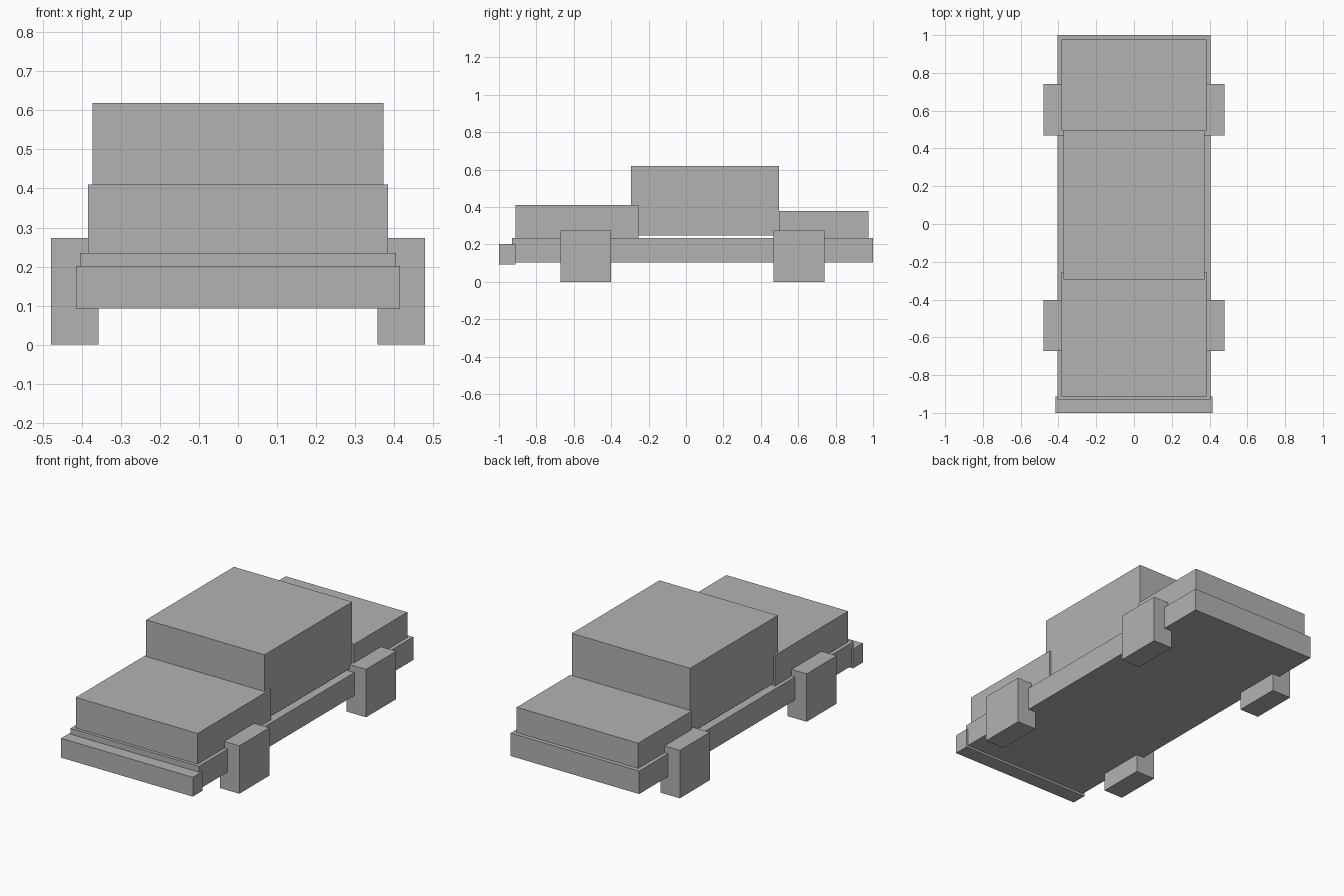
import bpy
from mathutils import Vector

cube = bpy.data.objects.get("Cube")
if cube:
    bpy.data.objects.remove(cube, do_unlink=True)

# One plain grey for the whole car
grey = bpy.data.materials.new("plain_grey")
grey.use_nodes = True
colour = (0.45, 0.45, 0.45, 1)
grey.diffuse_color = colour
grey.node_tree.nodes["Principled BSDF"].inputs["Base Color"].default_value = colour


def box(name, x, y, z):
    """Box spanning the given (min, max) ranges."""
    low, high = (Vector(corner) for corner in zip(x, y, z))
    bpy.ops.mesh.primitive_cube_add(size=1, location=(low + high) / 2)
    obj = bpy.context.object
    obj.name = name
    obj.scale = high - low
    bpy.ops.object.transform_apply(location=False, rotation=False, scale=True)
    obj.data.materials.append(grey)
    return obj


def centred_box(name, half_width, y, z):
    return box(name, (-half_width, half_width), y, z)


# Body
centred_box("chassis", 0.405, (-0.93, 1.0), (0.104, 0.235))
centred_box("front_bumper", 0.415, (-1.0, -0.912), (0.092, 0.202))
centred_box("hood", 0.384, (-0.912, -0.253), (0.235, 0.41))
centred_box("cabin", 0.373, (-0.294, 0.496), (0.248, 0.619))
centred_box("trunk", 0.383, (0.496, 0.977), (0.235, 0.379))

# Block wheels
for end, y in (("front", (-0.672, -0.402)), ("rear", (0.469, 0.74))):
    for side, x in (("left", (0.357, 0.479)), ("right", (-0.479, -0.357))):
        box(f"{end}_{side}_wheel", x, y, (0, 0.273))
